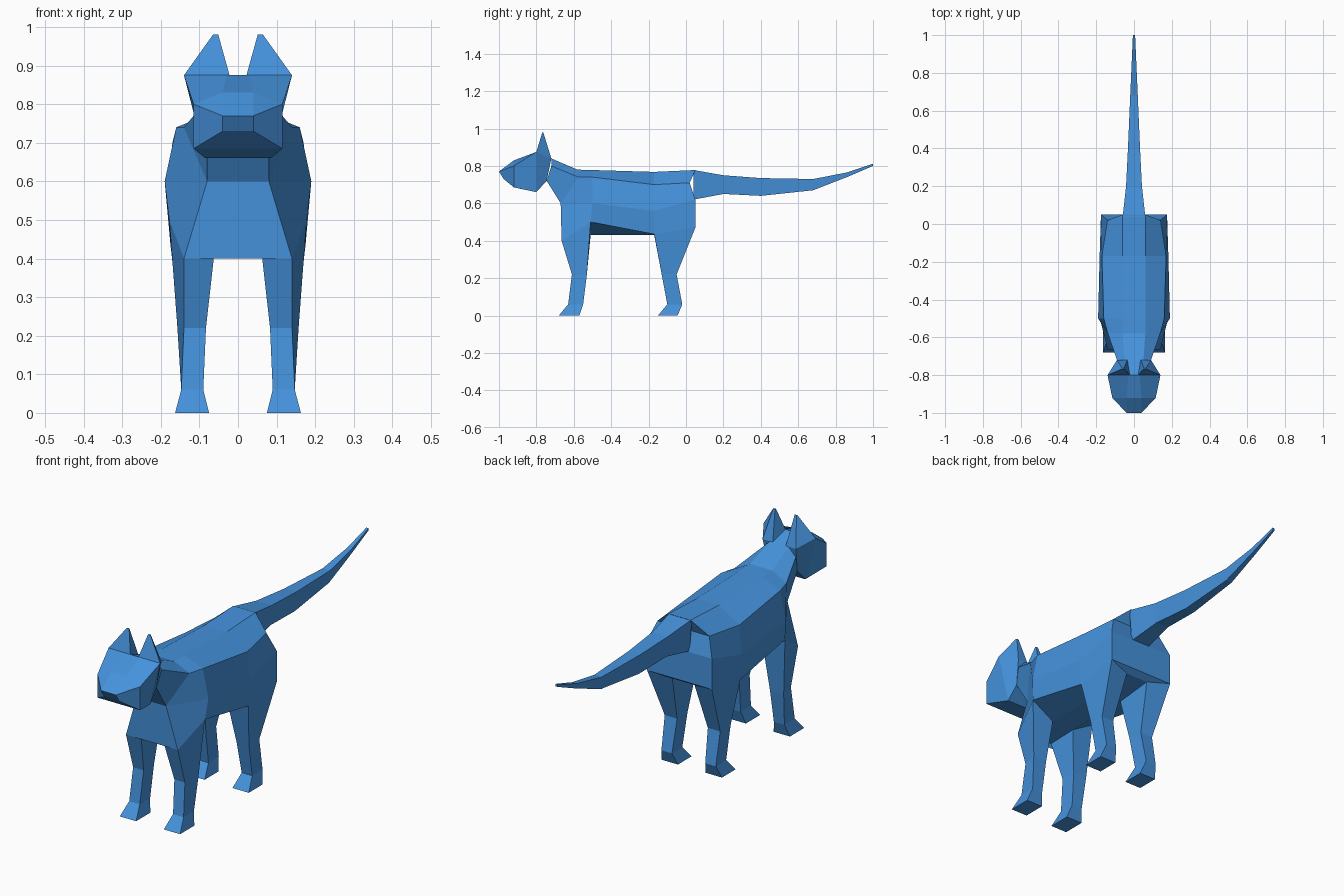
import bpy, bmesh

if "Cube" in bpy.data.objects:
    bpy.data.objects.remove(bpy.data.objects["Cube"])

fur = bpy.data.materials.new("blue_fur")
fur.diffuse_color = (0.06, 0.29, 0.72, 1)
fur.use_nodes = True
fur.node_tree.nodes["Principled BSDF"].inputs["Base Color"].default_value = fur.diffuse_color


def finish(name, bm):
    bmesh.ops.remove_doubles(bm, verts=bm.verts, dist=0.0005)
    bmesh.ops.recalc_face_normals(bm, faces=bm.faces)
    mesh = bpy.data.meshes.new(name)
    bm.to_mesh(mesh)
    bm.free()
    mesh.materials.append(fur)
    bpy.context.collection.objects.link(bpy.data.objects.new(name, mesh))


def mirror_loft(name, sections, front=0, back=0):
    """Loft half sections (x, y, z; top to bottom), mirrored across x = 0.
    front / back: first rung of the end cap, None for an open end."""
    bm = bmesh.new()
    right = [[bm.verts.new(p) for p in s] for s in sections]
    left = [[bm.verts.new((-p[0], p[1], p[2])) for p in s] for s in sections]
    n = len(sections[0])
    for k in range(len(sections) - 1):
        for side in (right, left):
            for i in range(n - 1):
                bm.faces.new((side[k][i], side[k][i + 1], side[k + 1][i + 1], side[k + 1][i]))
        for i in (0, n - 1):
            bm.faces.new((right[k][i], left[k][i], left[k + 1][i], right[k + 1][i]))
    for k, start in ((0, front), (len(sections) - 1, back)):
        if start is not None:
            for i in range(start, n - 1):
                bm.faces.new((right[k][i], left[k][i], left[k][i + 1], right[k][i + 1]))
    finish(name, bm)


def ring_loft(name, rings):
    """Loft closed rings and cap the last one; build a left and right copy."""
    for side, s in (("right", 1), ("left", -1)):
        bm = bmesh.new()
        vs = [[bm.verts.new((s * x, y, z)) for x, y, z in r] for r in rings]
        n = len(rings[0])
        for a, b in zip(vs, vs[1:]):
            for i in range(n):
                j = (i + 1) % n
                bm.faces.new((a[i], a[j], b[j], b[i]))
        bm.faces.new(vs[-1])
        finish(f"{name}_{side}", bm)


def level(x0, x1, x2, y0, y1, z):
    """Leg ring: inner x, outer front x, outer back x, front y, back y."""
    return [(x1, y0, z), (x0, y0, z), (x0, y1, z), (x2, y1, z)]


# Torso with chest and haunches
mirror_loft("body", [
    [(.06, -.58, .78), (.14, -.575, .74), (.08, -.67, .60), (.14, -.665, .40), (.06, -.665, .425)],
    [(.06, -.50, .778), (.16, -.50, .74), (.19, -.50, .60), (.178, -.51, .50), (.06, -.51, .43)],
    [(.06, -.17, .768), (.17, -.17, .70), (.182, -.17, .56), (.175, -.17, .435), (.06, -.17, .43)],
    [(.06, .05, .778), (.14, .02, .71), (.175, .05, .62), (.175, .05, .47), (.06, .02, .45)],
], front=2)

# Neck
mirror_loft("neck", [
    [(.05, -.72, .84), (.09, -.72, .80), (.08, -.745, .72)],
    [(.06, -.58, .78), (.14, -.575, .74), (.08, -.67, .60)],
], front=None, back=None)

# Head: nose, cheeks, brow, back of the skull
mirror_loft("head", [
    [(.04, -1.0, .77), (.04, -1.0, .77), (.04, -.975, .73)],
    [(.04, -.92, .83), (.115, -.92, .80), (.115, -.92, .685)],
    [(.03, -.80, .875), (.14, -.80, .875), (.085, -.80, .66)],
    [(.03, -.72, .84), (.09, -.72, .84), (.08, -.745, .72)],
])

# Ears
ring_loft("ear", [
    [(.14, -.80, .875), (.022, -.80, .875), (.035, -.72, .84), (.09, -.72, .84)],
    [(.065, -.768, .98), (.051, -.768, .98), (.053, -.763, .98), (.063, -.763, .98)],
])

# Front legs
ring_loft("front_leg", [
    [(.14, -.665, .40), (.06, -.665, .425), (.06, -.51, .43), (.178, -.51, .50)],
    level(.083, .14, .157, -.61, -.53, .22),
    level(.09, .147, .147, -.63, -.55, .06),
    level(.075, .163, .163, -.68, -.57, 0),
])

# Rear legs
ring_loft("rear_leg", [
    [(.175, -.17, .435), (.06, -.17, .43), (.06, .02, .45), (.175, .05, .47)],
    level(.083, .15, .15, -.13, -.05, .22),
    level(.09, .147, .147, -.10, -.02, .06),
    level(.075, .163, .163, -.15, -.045, 0),
])

# Tail: y, half width, top z, bottom z
mirror_loft("tail", [
    [(w, y, top), (w * .8, y, bottom)] for y, w, top, bottom in (
        (.04, .06, .778, .62), (.20, .042, .75, .65), (.40, .032, .735, .64),
        (.68, .02, .73, .67), (.86, .012, .765, .74), (1.0, .006, .812, .80))
], front=None)
